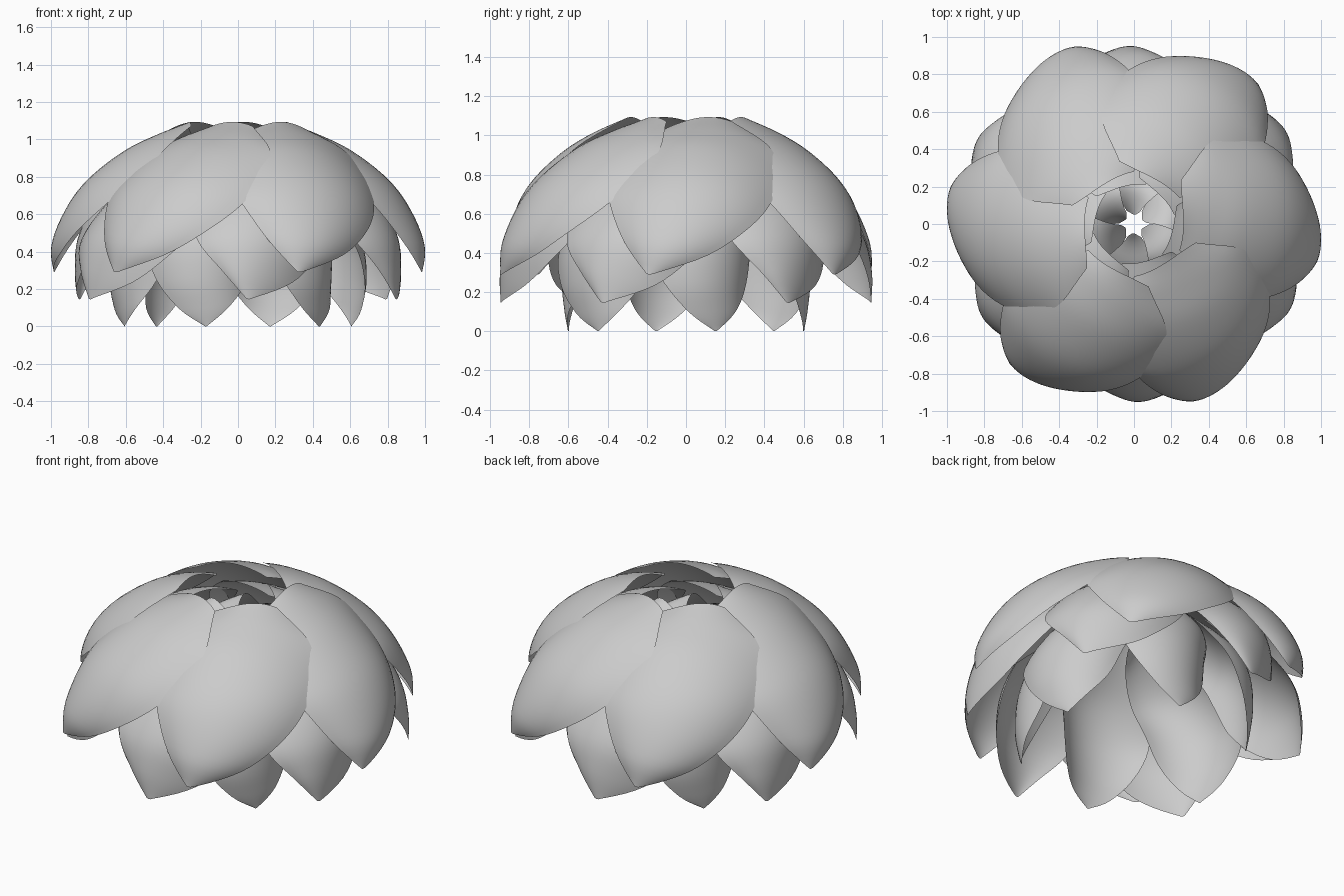
import bpy
from math import cos, sin, radians

if "Cube" in bpy.data.objects:
    bpy.data.objects.remove(bpy.data.objects["Cube"], do_unlink=True)

# Single matte grey
grey = bpy.data.materials.new("soft_grey")
grey.use_nodes = True
colour = (0.6, 0.6, 0.6, 1)
grey.diffuse_color = colour
grey.node_tree.nodes["Principled BSDF"].inputs["Base Color"].default_value = colour
grey.node_tree.nodes["Principled BSDF"].inputs["Roughness"].default_value = 0.7

# Petal ribs from tip to base: left, centre, right as (turn, radius, height)
UPPER = [
    [(-1, 1.0, .295), (0, 1.0, .29), (1.5, .998, .295)],
    [(-9, .935, .455), (4, 1.0, .44), (17, .96, .385)],
    [(-18, .815, .66), (9, .92, .63), (30, .91, .51)],
    [(-25, .685, .775), (13, .80, .79), (42, .83, .65)],
    [(-29, .53, .895), (17, .61, .94), (52, .72, .80)],
    [(-27, .39, .98), (22, .43, 1.03), (58, .57, .95)],
    [(-19, .28, 1.02), (25, .27, 1.09), (54, .345, 1.07)],
]
MIDDLE = [
    [(-1, .947, .15), (0, .947, .145), (1, .945, .15)],
    [(-9, .925, .30), (1, .945, .30), (16, .87, .235)],
    [(-18, .87, .46), (6, .90, .48), (28, .80, .37)],
    [(-24, .71, .64), (11, .78, .66), (38, .72, .52)],
    [(-28, .52, .79), (15, .58, .82), (46, .60, .70)],
    [(-27, .35, .89), (20, .38, .93), (52, .42, .88)],
    [(-20, .22, .95), (22, .21, .99), (50, .25, 1.0)],
]
LOWER = [
    [(-1, .625, .005), (0, .625, 0), (1, .625, .005)],
    [(-12, .66, .09), (0, .645, .10), (11, .60, .10)],
    [(-23, .685, .24), (0, .66, .26), (21, .535, .24)],
    [(-31, .66, .42), (2, .635, .46), (29, .485, .42)],
    [(-33, .54, .60), (6, .54, .65), (38, .45, .58)],
    [(-30, .37, .79), (12, .36, .80), (44, .34, .72)],
    [(-22, .20, .94), (16, .20, .88), (46, .20, .79)],
    [(-10, .07, .91), (16, .05, .85), (45, .08, .77)],
]


def blend(weights, points):
    return tuple(sum(w * p[i] for w, p in zip(weights, points)) for i in range(3))


def across(rib, u):
    """Smooth arch through left, centre and right, u from -1 to 1."""
    return blend((u * (u - 1) / 2, 1 - u * u, u * (u + 1) / 2), rib)


def along(points, t):
    """Smooth spline through the ribs."""
    last = len(points) - 1
    i = min(int(t), last - 1)
    f = t - i
    four = [points[max(0, min(last, i + k))] for k in (-1, 0, 1, 2)]
    weights = ((-f + 2 * f**2 - f**3) / 2, (2 - 5 * f**2 + 3 * f**3) / 2,
               (f + 4 * f**2 - 3 * f**3) / 2, (f**3 - f**2) / 2)
    return blend(weights, four)


def petal_mesh(name, ribs, cols=16, steps=5):
    rows = (len(ribs) - 1) * steps
    verts, faces = [], []
    for j in range(rows + 1):
        for i in range(cols + 1):
            u = 2 * i / cols - 1
            a, r, z = along([across(rib, u) for rib in ribs], j / steps)
            verts.append((r * cos(radians(a)), r * sin(radians(a)), z))
    for j in range(rows):
        for i in range(cols):
            a = j * (cols + 1) + i
            faces.append((a, a + 1, a + cols + 2, a + cols + 1))
    mesh = bpy.data.meshes.new(name)
    mesh.from_pydata(verts, [], faces)
    mesh.materials.append(grey)
    mesh.polygons.foreach_set("use_smooth", [True] * len(faces))
    mesh.update()
    return mesh


def ring(name, ribs, start, count=6):
    mesh = petal_mesh(name, ribs)
    for k in range(count):
        petal = bpy.data.objects.new(f"{name}_{k + 1}", mesh)
        petal.rotation_euler.z = radians(start + k * 360 / count)
        bpy.context.collection.objects.link(petal)


# Three overlapping tiers
ring("upper_petal", UPPER, -70.7)
ring("middle_petal", MIDDLE, -86.4)
ring("lower_petal", LOWER, -106)
